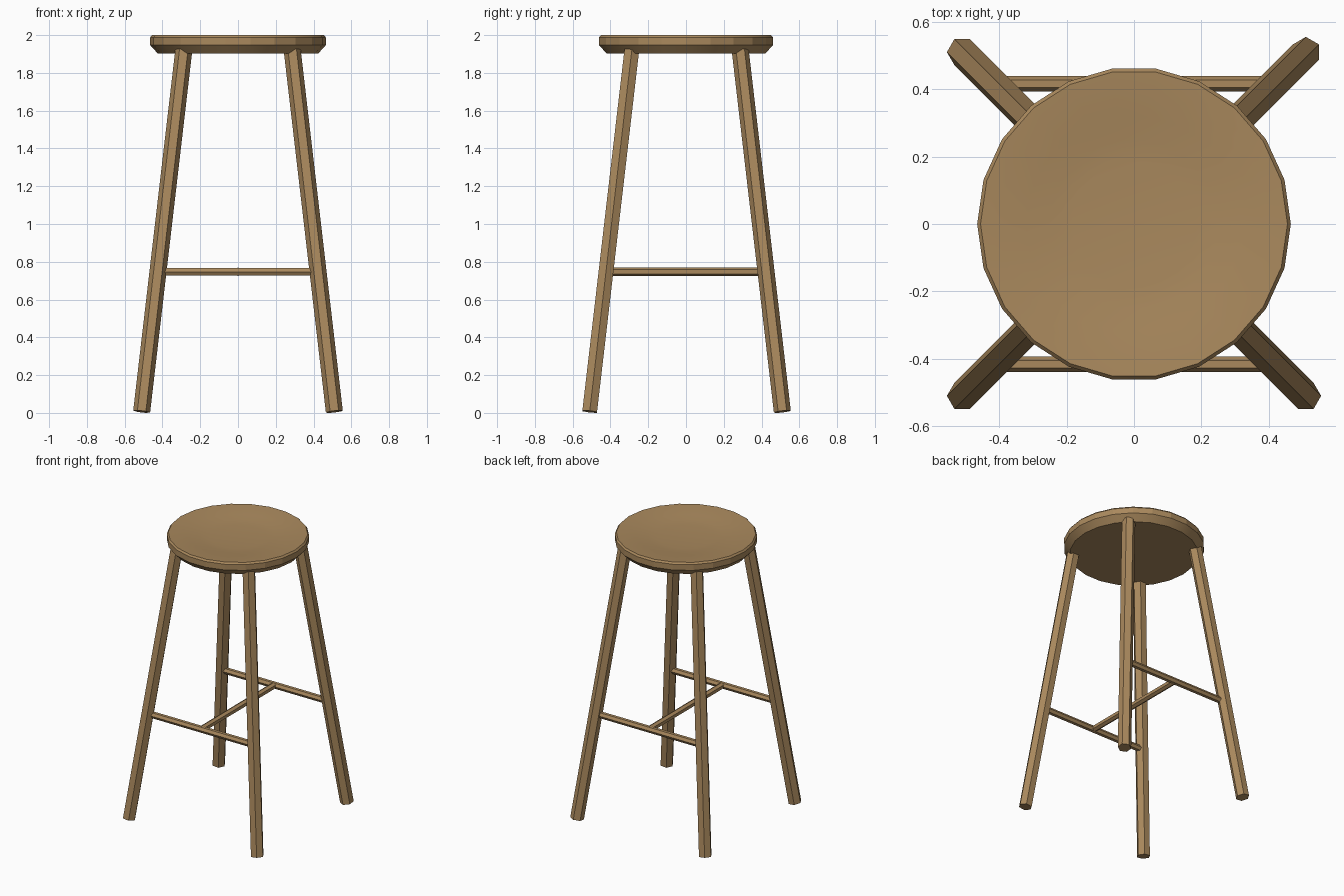
import bpy, bmesh, math
from mathutils import Vector

if "Cube" in bpy.data.objects:
    bpy.data.objects.remove(bpy.data.objects["Cube"])

wood = bpy.data.materials.new("warm wood")
wood.diffuse_color = (0.40, 0.25, 0.11, 1)
wood.use_nodes = True
wood.node_tree.nodes["Principled BSDF"].inputs["Base Color"].default_value = wood.diffuse_color


def add_object(name, bm):
    bmesh.ops.recalc_face_normals(bm, faces=bm.faces)
    mesh = bpy.data.meshes.new(name)
    bm.to_mesh(mesh)
    bm.free()
    mesh.materials.append(wood)
    obj = bpy.data.objects.new(name, mesh)
    bpy.context.collection.objects.link(obj)
    return obj


def hex_bar(name, start, end, radius, side, turn=0.0):
    """Six-sided bar with square-cut ends; one corner points along side."""
    start, end = Vector(start), Vector(end)
    axis = (end - start).normalized()
    u = Vector(side)
    u = (u - axis * u.dot(axis)).normalized()
    v = axis.cross(u)
    bm = bmesh.new()
    rings = []
    for centre in (start, end):
        rings.append([bm.verts.new(centre + radius * (
            u * math.cos(turn + i * math.pi / 3) + v * math.sin(turn + i * math.pi / 3)))
            for i in range(6)])
    for i in range(6):
        j = (i + 1) % 6
        bm.faces.new((rings[0][i], rings[0][j], rings[1][j], rings[1][i]))
    bm.faces.new(rings[0][::-1])
    bm.faces.new(rings[1])
    return add_object(name, bm)


# Seat: 22-sided disc with chamfered underside and a shallow dished top
SIDES = 22
profile = [(0.425, 1.903), (0.465, 1.947), (0.465, 1.988), (0.455, 2.0),
           (0.40, 1.996), (0.32, 1.987), (0.25, 1.979), (0.185, 1.974)]
bm = bmesh.new()
rings = [[bm.verts.new((r * math.cos(2 * math.pi * i / SIDES),
                        r * math.sin(2 * math.pi * i / SIDES), z))
          for i in range(SIDES)] for r, z in profile]
for low, high in zip(rings, rings[1:]):
    for i in range(SIDES):
        j = (i + 1) % SIDES
        bm.faces.new((low[i], low[j], high[j], high[i]))
bm.faces.new(rings[0][::-1])
bm.faces.new(rings[-1])
seat = add_object("seat", bm)
bpy.context.view_layer.objects.active = seat
seat.select_set(True)
bpy.ops.object.shade_smooth_by_angle(angle=math.radians(14))

# Four splayed legs
for sx, x_name in ((-1, "left"), (1, "right")):
    for sy, y_name in ((-1, "front"), (1, "back")):
        side = (0, 1, 0) if sx > 0 and sy > 0 else (1, 0, 0)
        hex_bar(f"{y_name}_{x_name}_leg", (sx * 0.51, sy * 0.51, 0.007),
                (sx * 0.287, sy * 0.287, 1.92), 0.045, side)

# Front and back stretchers, joined by a middle crossbar
for sy, name in ((-1, "front_stretcher"), (1, "back_stretcher")):
    hex_bar(name, (-0.42, sy * 0.416, 0.747), (0.42, sy * 0.416, 0.747), 0.0225, (0, 1, 0))
hex_bar("middle_crossbar", (0, -0.416, 0.747), (0, 0.416, 0.747), 0.0225, (0, 0, 1))
